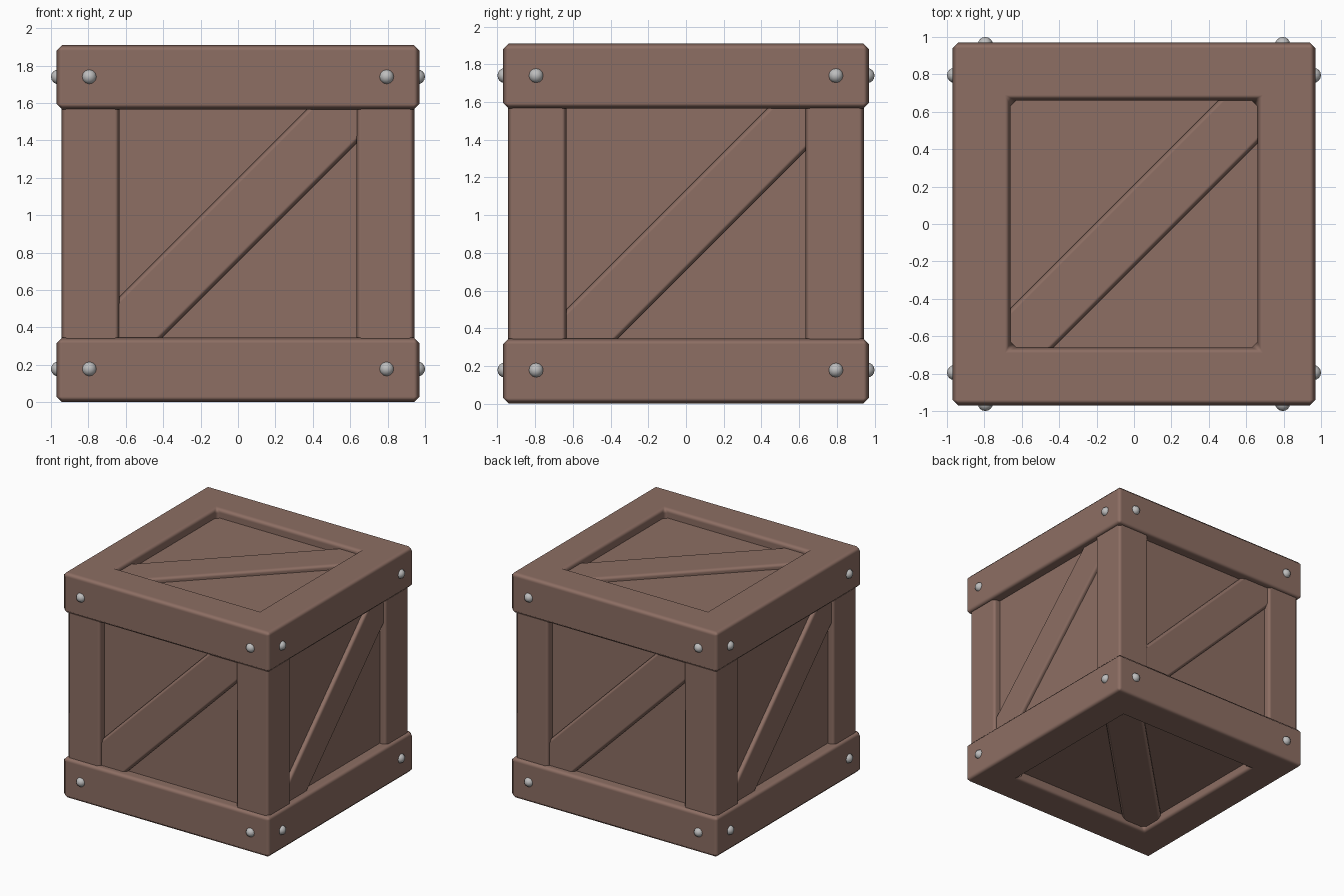
import bpy, bmesh, math
from mathutils import Matrix, Vector

if "Cube" in bpy.data.objects:
    bpy.data.objects.remove(bpy.data.objects["Cube"])


def material(name, rgb):
    m = bpy.data.materials.new(name)
    m.diffuse_color = (*rgb, 1)
    m.use_nodes = True
    m.node_tree.nodes["Principled BSDF"].inputs["Base Color"].default_value = m.diffuse_color
    return m


WOOD = material("brown wood", (0.266, 0.156, 0.125))
METAL = material("grey metal", (0.51, 0.51, 0.51))


def finish(name, bm, mat, bevel=0.0):
    bmesh.ops.recalc_face_normals(bm, faces=bm.faces)
    for f in bm.faces:
        f.smooth = True
    me = bpy.data.meshes.new(name)
    bm.to_mesh(me)
    bm.free()
    me.materials.append(mat)
    ob = bpy.data.objects.new(name, me)
    bpy.context.collection.objects.link(ob)
    if bevel:
        mod = ob.modifiers.new("soft edges", "BEVEL")
        mod.width = bevel
        mod.segments = 1
        mod.limit_method = "ANGLE"
        mod.harden_normals = True
    return ob


def box(name, size, matrix, bevel=0.025):
    bm = bmesh.new()
    bmesh.ops.create_cube(bm, size=1, matrix=matrix @ Matrix.Diagonal((*size, 1)))
    return finish(name, bm, WOOD, bevel)


def frame(name, z0, z1, outer=0.97, inner=0.66):
    # square ring with four mitred sides
    bm = bmesh.new()
    corners = [(-1, -1), (1, -1), (1, 1), (-1, 1)]
    loops = [[bm.verts.new((x * r, y * r, z)) for x, y in corners]
             for r, z in ((outer, z0), (outer, z1), (inner, z1), (inner, z0))]
    for a in range(4):
        p, q = loops[a], loops[(a + 1) % 4]
        for i in range(4):
            j = (i + 1) % 4
            bm.faces.new((p[i], p[j], q[j], q[i]))
    return finish(name, bm, WOOD, 0.03)


T = lambda x, y, z: Matrix.Translation((x, y, z))
R = lambda deg, axis: Matrix.Rotation(math.radians(deg), 4, axis)

# frames
frame("bottom_frame", 0.0, 0.345)
frame("top_frame", 1.565, 1.91)

# inner panels
PANEL, LOW, HIGH = 0.885, 0.075, 1.835
panel = box("inner_panels", (2 * PANEL, 2 * PANEL, HIGH - LOW), T(0, 0, (LOW + HIGH) / 2), 0)
for p in panel.data.polygons:
    p.use_smooth = False

# corner posts
for sx in (-1, 1):
    for sy in (-1, 1):
        box("corner_post", (0.31, 0.31, 1.6), T(sx * 0.788, sy * 0.788, 0.955))

# diagonal braces on the four sides
for name, turn, mid, width in (("front", 0, 0.975, 0.315), ("right", 90, 0.92, 0.302),
                               ("back", 180, 0.975, 0.315), ("left", 270, 0.92, 0.302)):
    box(name + "_brace", (2.12, 0.12, width),
        R(turn, "Z") @ T(0, -0.86, mid) @ R(-45, "Y"))

# diagonal braces on top and bottom
box("top_brace", (2.2, 0.31, 0.12), T(0, -0.01, 1.815) @ R(45, "Z"))
box("bottom_brace", (2.2, 0.31, 0.12), T(0, -0.01, 0.095) @ R(45, "Z"))

# bolts
for turn in range(0, 360, 90):
    for x in (-0.795, 0.795):
        for z in (0.178, 1.74):
            bm = bmesh.new()
            bmesh.ops.create_uvsphere(bm, u_segments=12, v_segments=8, radius=0.04,
                                      matrix=R(turn, "Z") @ T(x, -0.96, z) @ R(90, "X"))
            finish("bolt", bm, METAL)
